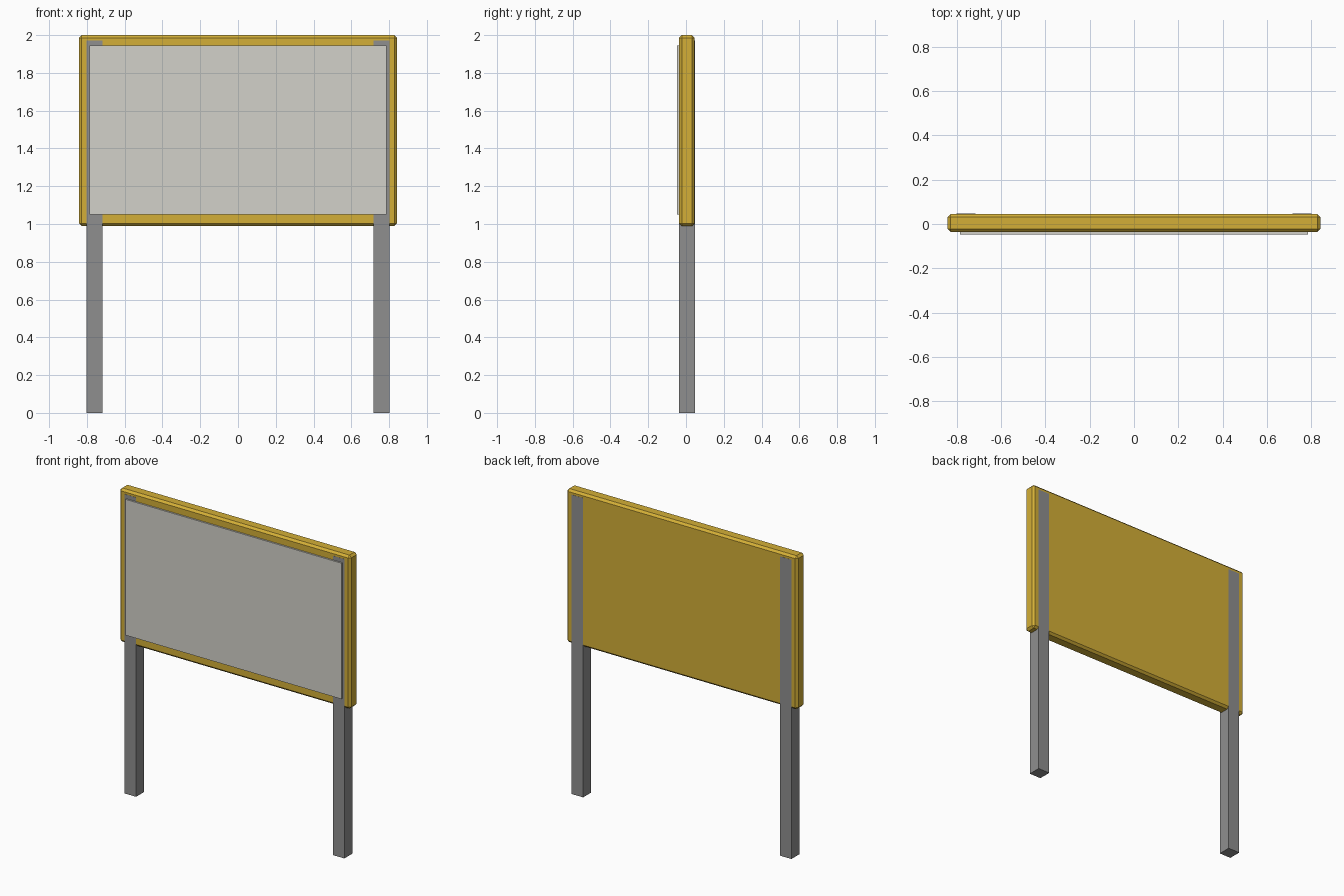
import bpy

if "Cube" in bpy.data.objects:
    bpy.data.objects.remove(bpy.data.objects["Cube"])


def material(name, color):
    m = bpy.data.materials.new(name)
    m.diffuse_color = (*color, 1.0)
    m.use_nodes = True
    m.node_tree.nodes["Principled BSDF"].inputs["Base Color"].default_value = m.diffuse_color
    return m


GOLD = material("gold_paint", (0.658, 0.429, 0.038))
GREY = material("grey_metal", (0.275, 0.275, 0.275))
PALE = material("pale_panel", (0.65, 0.64, 0.59))


def box(name, lo, hi, mat, bevel=0.0):
    """Axis-aligned box between two corners, optionally chamfered."""
    bpy.ops.mesh.primitive_cube_add(size=1)
    ob = bpy.context.object
    ob.name = name
    for v in ob.data.vertices:
        v.co = [hi[i] if v.co[i] > 0 else lo[i] for i in range(3)]
    ob.data.materials.append(mat)
    if bevel:
        mod = ob.modifiers.new("chamfer", 'BEVEL')
        mod.width = bevel
        mod.segments = 1
    return ob


# chamfered board
box("board", (-0.842, -0.036, 0.989), (0.842, 0.046, 2.0), GOLD, 0.014)

# posts, very slightly proud of the board on both faces
for side, x in (("left", -0.759), ("right", 0.759)):
    box(side + "_post", (x - 0.042, -0.037, 0.0), (x + 0.042, 0.047, 1.972), GREY)

# thin display panel on the front
box("display_panel", (-0.787, -0.047, 1.05), (0.787, -0.036, 1.945), PALE)
